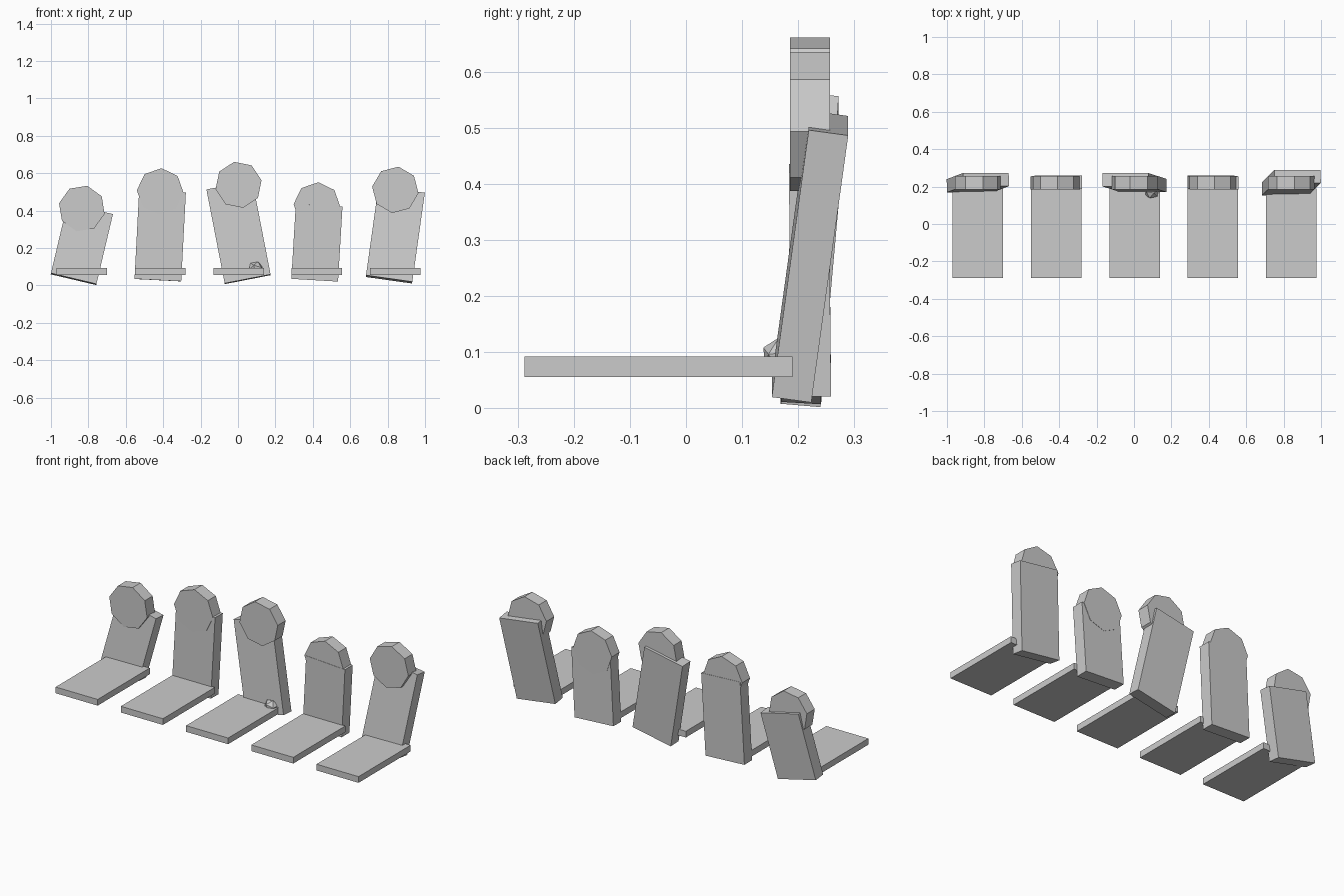
import bpy
from math import radians, pi

cube = bpy.data.objects.get("Cube")
if cube:
    bpy.data.objects.remove(cube, do_unlink=True)

GREY = (0.6, 0.6, 0.6, 1)
stone = bpy.data.materials.new("stone_grey")
stone.use_nodes = True
stone.diffuse_color = GREY
stone.node_tree.nodes["Principled BSDF"].inputs["Base Color"].default_value = GREY


def finish(name):
    ob = bpy.context.object
    ob.name = name
    ob.data.materials.append(stone)
    return ob


def box(name, size, loc, rot=(0, 0, 0)):
    bpy.ops.mesh.primitive_cube_add(size=1, location=loc, rotation=rot)
    ob = finish(name)
    ob.scale = size
    return ob


WIDTH, THICK, BASE, BACK_Y = 0.25, 0.071, 0.028, 0.221

# height, backward lean and sideways lean (degrees) of each headstone
stones = [
    (0.385, 5, 13.3),
    (0.476, 0.5, 3),
    (0.512, 3.5, -11),
    (0.401, -0.6, 3.4),
    (0.485, 7.8, 8),
]

for i, (height, pitch, roll) in enumerate(stones):
    x = 0.003 + 0.419 * (i - 2)
    n = i + 1
    # Flat grave slab
    box(f"grave_slab_{n}", (0.27, 0.478, 0.036), (x, -0.049, 0.074))
    # Leaning headstone block
    box(f"headstone_{n}", (WIDTH, THICK, height), (x, BACK_Y, BASE + height / 2),
        (radians(-pitch), radians(roll), 0))
    # Eight-sided round top, leaning sideways only
    bpy.ops.mesh.primitive_cylinder_add(
        vertices=8, radius=WIDTH / 2, depth=THICK + 0.001,
        location=(x, BACK_Y, BASE + height - 0.002))
    top = finish(f"headstone_top_{n}")
    top.rotation_mode = 'XYZ'
    top.rotation_euler = (pi / 2, radians(roll), 0)

# Small rock lying on the middle slab
bpy.ops.mesh.primitive_ico_sphere_add(
    subdivisions=1, radius=0.042, location=(0.096, 0.172, 0.093),
    rotation=(0.3, 0.2, 0.5))
finish("small_rock").scale = (1, 0.9, 0.85)
